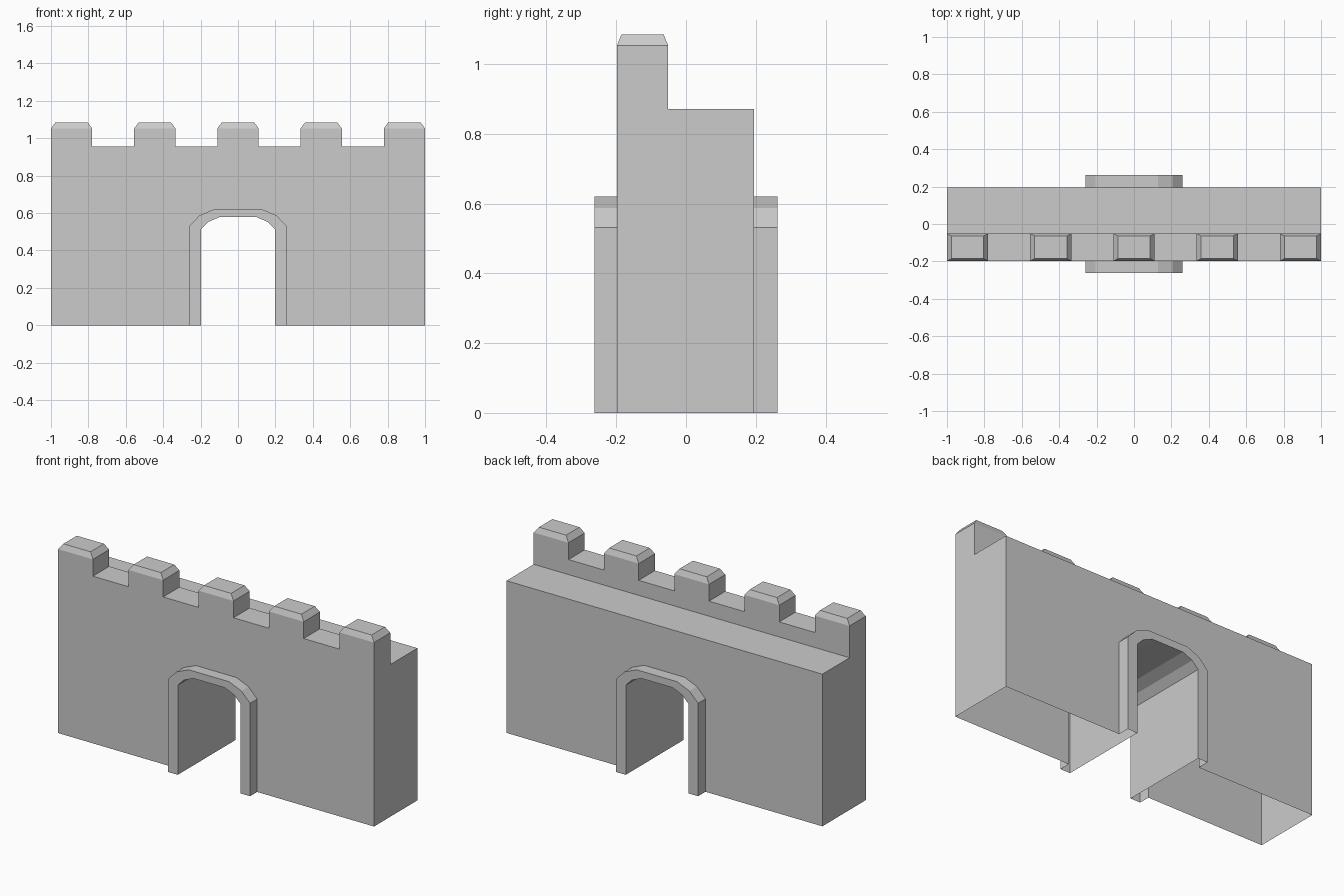
import bpy, bmesh

if "Cube" in bpy.data.objects:
    bpy.data.objects.remove(bpy.data.objects["Cube"])

FRONT, BACK, PARAPET = -0.198, 0.195, -0.051   # wall depth planes
WALK, NOTCH, MERLON, TOP = 0.871, 0.957, 1.053, 1.085
FRAME = 0.262                                  # arch surround depth
CENTRES = [i * 0.445 for i in range(-2, 3)]
HALF = 0.11


def face(bm, pts):
    bm.faces.new([bm.verts.new(p) for p in pts])


def at_y(profile, y):
    return [(x, y, z) for x, z in profile]


def strip(bm, a, b, keep=lambda p, q: True):
    """Row of quads between two matching outlines."""
    for i in range(len(a) - 1):
        if keep(a[i], a[i + 1]):
            face(bm, (a[i], a[i + 1], b[i + 1], b[i]))


def finish(name, bm):
    bmesh.ops.remove_doubles(bm, verts=bm.verts[:], dist=1e-5)
    bmesh.ops.recalc_face_normals(bm, faces=bm.faces[:])
    mesh = bpy.data.meshes.new(name)
    bm.to_mesh(mesh)
    bm.free()
    ob = bpy.data.objects.new(name, mesh)
    bpy.context.collection.objects.link(ob)
    return ob


def arch(half):
    """Left-to-right arch outline from its left half."""
    return half + [(-x, z) for x, z in reversed(half)]


outer = arch([(-0.26, 0), (-0.26, 0.532), (-0.205, 0.588), (-0.128, 0.62)])
inner = arch([(-0.198, 0), (-0.198, 0.513), (-0.16, 0.552), (-0.1, 0.578)])

# Crenellated skyline, left to right
skyline = []
for c in CENTRES:
    l, r = round(c - HALF, 4), round(c + HALF, 4)
    skyline += [(l, NOTCH), (l, MERLON), (r, MERLON), (r, NOTCH)]
skyline = skyline[1:-1]

# Wall shell, open underneath
bm = bmesh.new()
face(bm, at_y([(-1, 0)] + skyline + [(1, 0)] + outer[::-1], FRONT))
face(bm, at_y([(-1, 0), (-1, WALK), (1, WALK), (1, 0)] + outer[::-1], BACK))
face(bm, at_y([(-1, WALK)] + skyline + [(1, WALK)], PARAPET))
strip(bm, at_y([(-1, WALK), (1, WALK)], PARAPET), at_y([(-1, WALK), (1, WALK)], BACK))
strip(bm, at_y(skyline, FRONT), at_y(skyline, PARAPET),
      lambda p, q: not (p[2] == MERLON and q[2] == MERLON))
for x in (-1, 1):
    face(bm, [(x, y, z) for y, z in ((FRONT, 0), (BACK, 0), (BACK, WALK),
                                     (PARAPET, WALK), (PARAPET, MERLON), (FRONT, MERLON))])
finish("gate_wall", bm)

# Arch surround: outer rims, faces and passage lining
bm = bmesh.new()
for y_wall, y_frame in ((FRONT, -FRAME), (BACK, FRAME)):
    strip(bm, at_y(outer, y_wall), at_y(outer, y_frame))
    strip(bm, at_y(outer, y_frame), at_y(inner, y_frame))
strip(bm, at_y(inner, -FRAME), at_y(inner, FRAME))
finish("arch_surround", bm)

# Bevelled merlon caps
for n, c in enumerate(CENTRES):
    bm = bmesh.new()

    def ring(ix, iy, z):
        x0, x1, y0, y1 = c - HALF + ix, c + HALF - ix, FRONT + iy, PARAPET - iy
        return [(x0, y0, z), (x1, y0, z), (x1, y1, z), (x0, y1, z), (x0, y0, z)]
    low, high = ring(0, 0, MERLON), ring(0.024, 0.013, TOP)
    strip(bm, low, high)
    face(bm, high[:4])
    finish(f"merlon_cap_{n + 1}", bm)
